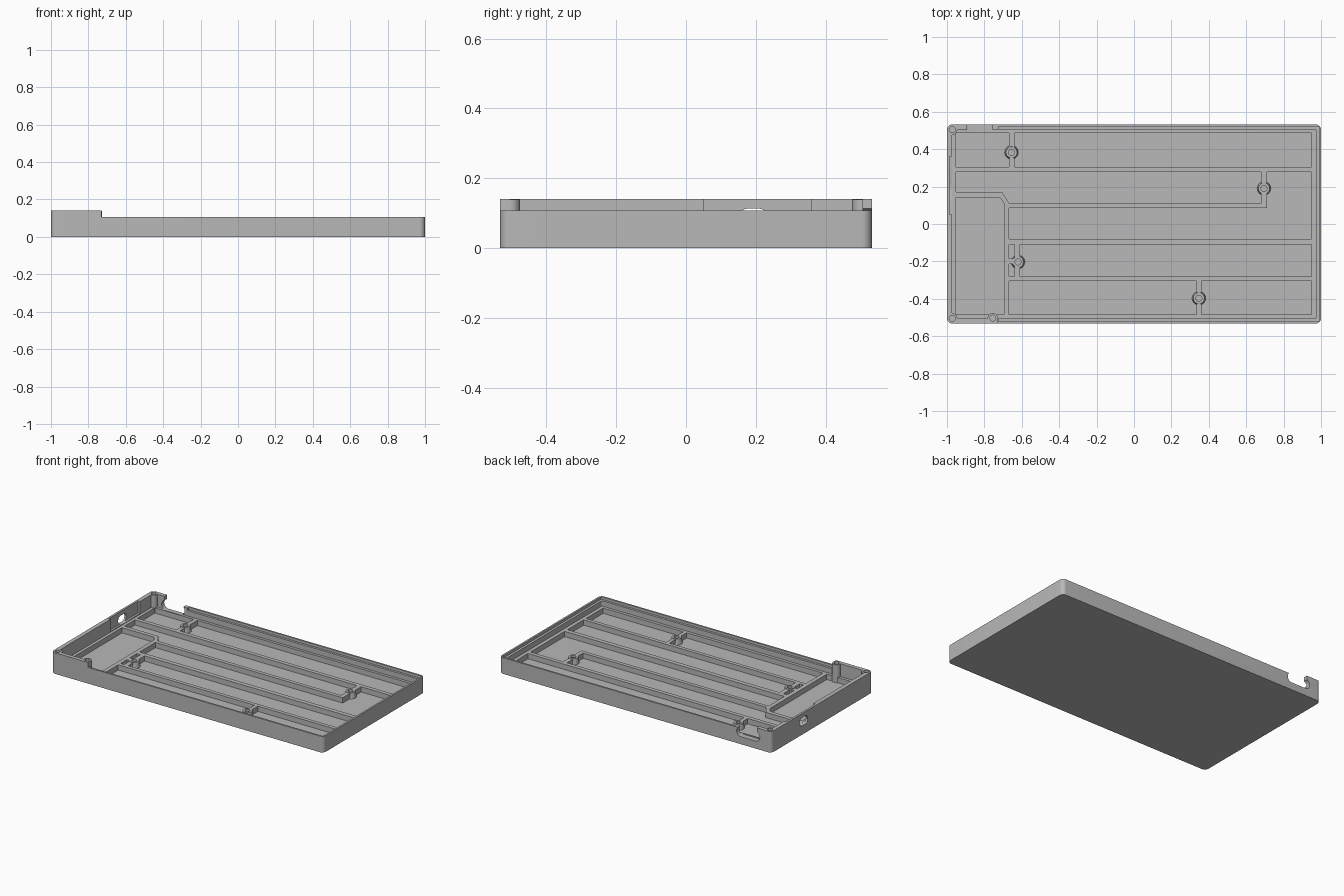
import bpy, bmesh, math
from mathutils import Vector

if "Cube" in bpy.data.objects:
    bpy.data.objects.remove(bpy.data.objects["Cube"])

TOP, LOW, SHELF, RIB, FLOOR = 0.14, 0.107, 0.09, 0.055, 0.02

grey = bpy.data.materials.new("plain grey")
grey.use_nodes = True
colour = (0.48, 0.48, 0.48, 1)
grey.diffuse_color = colour
grey.node_tree.nodes["Principled BSDF"].inputs["Base Color"].default_value = colour


def rounded(x0, x1, y0, y1, r, steps=8):
    """Outline of a rectangle with round corners."""
    corners = [(x1 - r, y1 - r), (x0 + r, y1 - r), (x0 + r, y0 + r), (x1 - r, y0 + r)]
    pts = []
    for i, (cx, cy) in enumerate(corners):
        for k in range(steps + 1):
            a = math.pi / 2 * (i + k / steps)
            pts.append((cx + r * math.cos(a), cy + r * math.sin(a)))
    return pts


def rect(x0, x1, y0, y1):
    return [(x0, y0), (x1, y0), (x1, y1), (x0, y1)]


def circle(x, y, r, n=32):
    return [(x + r * math.cos(math.tau * k / n), y + r * math.sin(math.tau * k / n))
            for k in range(n)]


def loft(name, lower, upper, w0, w1, axis="z"):
    """Solid between two outlines, extruded along the given axis."""
    place = {"z": lambda u, v, w: Vector((u, v, w)),
             "x": lambda u, v, w: Vector((w, u, v)),
             "y": lambda u, v, w: Vector((u, w, v))}[axis]
    bm = bmesh.new()
    a = [bm.verts.new(place(u, v, w0)) for u, v in lower]
    b = [bm.verts.new(place(u, v, w1)) for u, v in upper]
    bm.faces.new(a)
    bm.faces.new(b)
    for i in range(len(a)):
        j = (i + 1) % len(a)
        bm.faces.new((a[i], a[j], b[j], b[i]))
    bmesh.ops.recalc_face_normals(bm, faces=bm.faces)
    mesh = bpy.data.meshes.new(name)
    bm.to_mesh(mesh)
    bm.free()
    ob = bpy.data.objects.new(name, mesh)
    bpy.context.collection.objects.link(ob)
    mesh.materials.append(grey)
    return ob


def prism(name, outline, w0, w1, axis="z"):
    return loft(name, outline, outline, w0, w1, axis)


def combine(target, tool, operation="DIFFERENCE"):
    tool.hide_render = True
    mod = target.modifiers.new("combine", "BOOLEAN")
    mod.object, mod.operation, mod.solver = tool, operation, "EXACT"
    bpy.context.view_layer.objects.active = target
    bpy.ops.object.modifier_apply(modifier=mod.name)
    bpy.data.objects.remove(tool)


# Tray body with its hollow
tray = prism("tray", rounded(-1, 1, -0.532, 0.532, 0.028), 0, TOP)
combine(tray, prism("cavity", rounded(-0.972, 0.972, -0.505, 0.505, 0.006), RIB, 0.3))

# Raised end walls, lowered long walls and the lip step
combine(tray, prism("wall_drop", rect(-0.73, 1.2, -0.7, 0.7), LOW, 0.3))
combine(tray, prism("back_wall_drop", rect(-0.893, -0.7, 0.45, 0.7), LOW, 0.3))
combine(tray, prism("lip_step", rect(-0.725, 0.988, -0.52, 0.52), SHELF, 0.3))
combine(tray, prism("end_recess", rect(-0.986, -0.9, 0.05, 0.36), RIB + 0.005, 0.3))

# Floor pockets, leaving the ribs between them
L, R, M = -0.952, 0.948, -0.667
pockets = [
    rect(L, M, 0.305, 0.487),
    rect(-0.64, R, 0.305, 0.487),
    [(L, 0.17), (-0.705, 0.17), (M, 0.11), (0.68, 0.11), (0.68, 0.278), (L, 0.278)],
    [(M, -0.08), (R, -0.08), (R, 0.278), (0.71, 0.278), (0.71, 0.085), (M, 0.085)],
    rect(M, -0.64, -0.185, -0.11),
    rect(M, -0.64, -0.28, -0.215),
    rect(-0.61, R, -0.28, -0.11),
    rect(M, 0.335, -0.485, -0.305),
    rect(0.36, R, -0.485, -0.305),
    [(L, -0.485), (-0.695, -0.485), (-0.695, 0.11), (-0.717, 0.142), (L, 0.142)],
]
for outline in pockets:
    combine(tray, prism("pocket", outline, FLOOR, RIB + 0.02))

# Tapered screw bosses on the ribs
for x, y in [(-0.655, 0.383), (0.695, 0.19), (-0.62, -0.203), (0.347, -0.397)]:
    boss = loft("boss", circle(x, y, 0.038), circle(x, y, 0.03), 0.01, RIB + 0.003)
    combine(tray, boss, "UNION")
    combine(tray, prism("boss_hole", circle(x, y, 0.016), FLOOR, 0.2))

# Tall screw posts at the raised end
for x, y in [(-0.972, 0.504), (-0.972, -0.504), (-0.755, -0.503)]:
    combine(tray, prism("post", circle(x, y, 0.0275), 0.01, TOP - 0.0005), "UNION")
    combine(tray, prism("post_hole", circle(x, y, 0.016), 0.06, 0.3))

# Openings through the end wall and the back wall
combine(tray, prism("end_slot", rounded(0.15, 0.235, 0.058, 0.113, 0.027), -1.1, -0.94, "x"))
combine(tray, prism("back_slot", rounded(-0.915, -0.745, 0.05, 0.115, 0.032), 0.495, 0.6, "y"))

# Smooth round parts, sharp edges kept
bpy.ops.object.select_all(action="DESELECT")
tray.select_set(True)
bpy.context.view_layer.objects.active = tray
bpy.ops.object.shade_smooth_by_angle(angle=math.radians(30))
